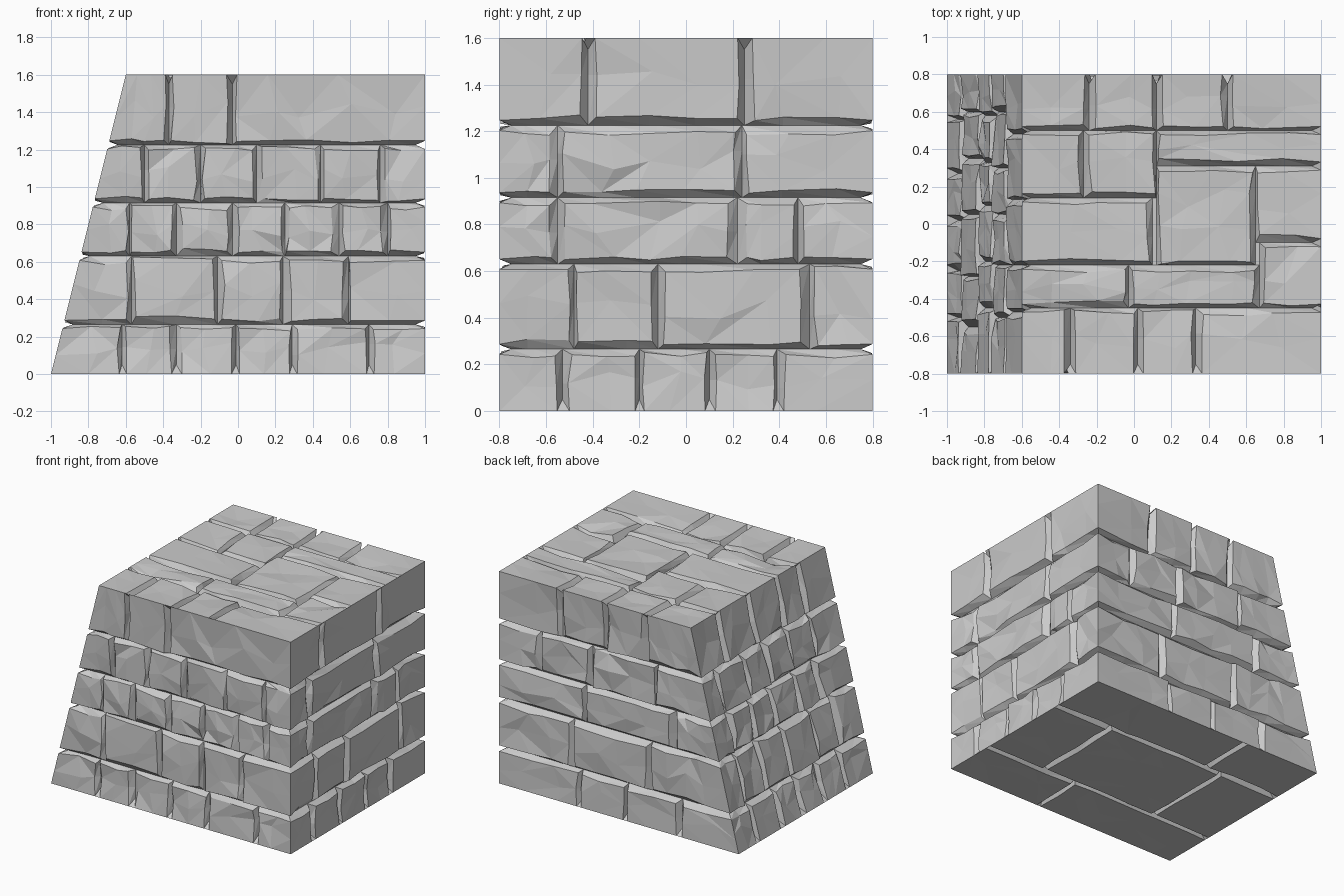
import bpy, bmesh, random

if "Cube" in bpy.data.objects:
    bpy.data.objects.remove(bpy.data.objects["Cube"])

random.seed(7)
DEPTH = 0.05                      # groove depth
TOP, HALF = 1.6, 0.8


def left_x(z):                    # battered (leaning) left side
    return -1 + 0.25 * z


def clamp(x, y, z, d):            # keep a point inside the hull inset by d
    z = min(max(z, d), TOP - d)
    return (min(max(x, left_x(z) + d), 1 - d), min(max(y, d - HALF), HALF - d), z)


# each face maps (u, v, depth) to space
FACES = {
    "front": lambda u, v, d: (u, -HALF + d, v),
    "back": lambda u, v, d: (u, HALF - d, v),
    "right": lambda u, v, d: (1 - d, u, v),
    "left": lambda u, v, d: (left_x(v) + d, u, v),
    "top": lambda u, v, d: (u, v, TOP - d),
    "bottom": lambda u, v, d: (u, v, d),
}


def stone(bm, face, u0, u1, v0, v1):
    """One rough-hewn stone: faceted outer grid, sloped sides, mitred at the wall corners."""
    level = face in ("top", "bottom")
    slanted = face in ("front", "back")
    umin = {"top": -0.6, "bottom": -1, "front": -1, "back": -1}.get(face, -HALF)
    umax = HALF if face in ("right", "left") else 1
    vmin, vmax = (-HALF, HALF) if level else (0, TOP)
    eu0, eu1, ev0, ev1 = u0 <= umin, u1 >= umax, v0 <= vmin, v1 >= vmax
    nx = max(2, round((u1 - u0) / 0.2))
    ny = max(2, round((v1 - v0) / 0.2))
    gap = [random.uniform(0.012, 0.035) for _ in range(4)]
    rough = 0.003 if face == "bottom" else random.choice((0.008, 0.014, 0.022))
    outer, base = {}, {}
    for i in range(nx + 1):
        for j in range(ny + 1):
            fu, fv = i / nx, j / ny
            ends = (i == 0, i == nx, j == 0, j == ny)
            world = (i == 0 and eu0) or (i == nx and eu1) or (j == 0 and ev0) or (j == ny and ev1)
            if 0 < i < nx:
                fu += random.uniform(-0.3, 0.3) / nx
            if 0 < j < ny:
                fv += random.uniform(-0.3, 0.3) / ny
            v = v0 + (v1 - v0) * fv
            start = left_x(v) if slanted and eu0 else u0
            u = start + (u1 - start) * fu
            jit = lambda k: gap[k] if world else gap[k] + random.uniform(-0.008, 0.012)
            uo, vo = u, v
            if ends[0] and not eu0: uo += jit(0)
            if ends[1] and not eu1: uo -= jit(1)
            if ends[2] and not ev0: vo += 0.022 if world else jit(2)
            if ends[3] and not ev1: vo -= 0.022 if world else jit(3)
            if slanted and eu0 and i == 0:
                uo = left_x(vo)
            d = 0 if world else random.uniform(0, rough)
            if any(ends) and not world and face != "bottom" and random.random() < 0.15:
                d += 0.015        # chipped edge
            outer[i, j] = bm.verts.new(clamp(*FACES[face](uo, vo, d), 0))
            if any(ends):
                base[i, j] = bm.verts.new(clamp(*FACES[face](u, v, DEPTH), DEPTH))
    for i in range(nx):
        for j in range(ny):
            a, b, c, e = outer[i, j], outer[i + 1, j], outer[i + 1, j + 1], outer[i, j + 1]
            tris = ((a, b, c), (a, c, e)) if random.random() < 0.5 else ((a, b, e), (b, c, e))
            for t in tris:
                bm.faces.new(t)
    ring = ([(i, 0) for i in range(nx)] + [(nx, j) for j in range(ny)]
            + [(i, ny) for i in range(nx, 0, -1)] + [(0, j) for j in range(ny, 0, -1)])
    for p, q in zip(ring, ring[1:] + ring[:1]):
        bm.faces.new((outer[p], outer[q], base[q]))
        bm.faces.new((outer[p], base[q], base[p]))
    bm.faces.new([base[p] for p in ring])


def finish(bm, name):
    bmesh.ops.recalc_face_normals(bm, faces=bm.faces)
    me = bpy.data.meshes.new(name)
    bm.to_mesh(me)
    bm.free()
    bpy.context.collection.objects.link(bpy.data.objects.new(name, me))


# courses of the four walls: vertical joints per course, bottom to top
COURSES = [0, 0.265, 0.63, 0.915, 1.225, TOP]
JOINTS = {
    "front": [[-.62, -.33, -.01, .29, .70], [-.57, -.11, .24, .59],
              [-.58, -.33, -.03, .25, .54, .80], [-.5, -.2, .1, .44, .76], [-.37, -.03]],
    "right": [[-.53, -.2, .1, .39], [-.48, -.12, .53], [-.55, .22, .48], [-.55, .24], [-.42, .25]],
    "back": [[-.5, -.05, .33], [-.25, .4], [-.45, .3], [-.3, .25, .67], [-.22, .12, .5]],
    "left": [[-.5, -.25, .02, .27, .56], [-.55, -.28, .05, .35, .6], [-.45, -.2, .1, .33, .58],
             [-.5, -.22, .05, .3, .6], [-.47, -.22, .13, .48]],
}
for face, rows in JOINTS.items():
    bm = bmesh.new()
    lo, hi = (-1, 1) if face in ("front", "back") else (-HALF, HALF)
    for k, joints in enumerate(rows):
        cuts = [lo] + joints + [hi]
        for a, b in zip(cuts, cuts[1:]):
            stone(bm, face, a, b, COURSES[k], COURSES[k + 1])
    finish(bm, face + "_wall_stones")

# paving on the top: x0, x1, y0, y1
PAVING = [(-.6, -.24, .5, .8), (-.24, .12, .5, .8), (.12, .5, .5, .8), (.5, 1, .5, .8),
          (-.6, -.27, .14, .5), (-.27, .12, .14, .5), (.12, 1, .31, .5),
          (-.6, .1, -.22, .14), (.1, .12, -.22, .14), (.12, .65, -.22, .31), (.65, 1, -.1, .31),
          (-.6, -.03, -.45, -.22), (-.03, .67, -.45, -.22), (.67, 1, -.45, -.1),
          (.65, .67, -.22, -.1),
          (-.6, -.34, -.8, -.45), (-.34, .02, -.8, -.45), (.02, .33, -.8, -.45), (.33, 1, -.8, -.45)]
bm = bmesh.new()
for r in PAVING:
    if r[1] - r[0] > 0.1:
        stone(bm, "top", *r)
finish(bm, "top_paving_stones")

# flat underside slabs
bm = bmesh.new()
for r in [(-1, -.35, .35, .8), (-.35, 1, .35, .8), (-1, -.5, -.4, .35),
          (-.5, .5, -.4, .35), (.5, 1, -.4, .35), (-1, .2, -.8, -.4), (.2, 1, -.8, -.4)]:
    stone(bm, "bottom", *r)
finish(bm, "underside_slabs")

# solid core behind the joints
bm = bmesh.new()
for x in (-9, 9):
    for y in (-9, 9):
        for z in (-9, 9):
            bm.verts.new(clamp(x, y, z, DEPTH + 0.002))
bmesh.ops.convex_hull(bm, input=bm.verts)
finish(bm, "core")
